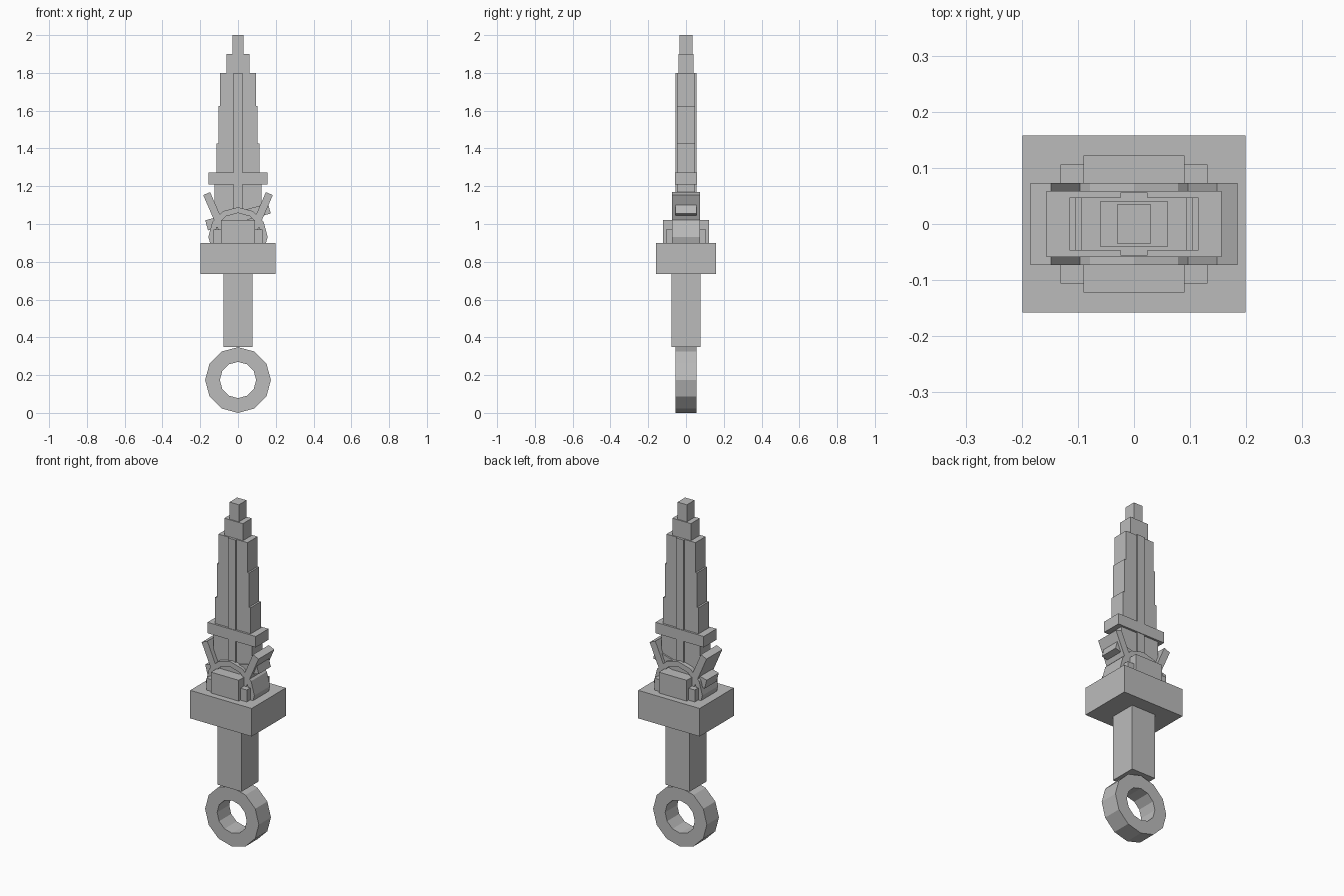
import bpy
import bmesh
import math

cube = bpy.data.objects.get("Cube")
if cube:
    bpy.data.objects.remove(cube, do_unlink=True)

GREY = (0.5, 0.5, 0.5, 1.0)
grey = bpy.data.materials.new("plain grey")
grey.use_nodes = True
grey.diffuse_color = GREY
grey.node_tree.nodes["Principled BSDF"].inputs["Base Color"].default_value = GREY


def add_object(name, bm):
    bmesh.ops.recalc_face_normals(bm, faces=bm.faces)
    mesh = bpy.data.meshes.new(name)
    bm.to_mesh(mesh)
    bm.free()
    mesh.materials.append(grey)
    obj = bpy.data.objects.new(name, mesh)
    bpy.context.collection.objects.link(obj)
    return obj


def box(name, half_x, half_y, bottom, top, x=0.0, tilt=0.0):
    """Upright box, given by half widths and heights; tilt turns it about y."""
    bm = bmesh.new()
    bmesh.ops.create_cube(bm, size=1)
    bmesh.ops.scale(bm, vec=(2 * half_x, 2 * half_y, top - bottom), verts=bm.verts)
    obj = add_object(name, bm)
    obj.location = (x, 0, (bottom + top) / 2)
    obj.rotation_euler.y = tilt
    return obj


def ring(name, outer, inner, half_y, z, sides=12):
    """Flat-sided ring facing front and back."""
    bm = bmesh.new()
    loops = []
    for radius, y in ((outer, -half_y), (outer, half_y), (inner, half_y), (inner, -half_y)):
        angles = [math.tau * i / sides for i in range(sides)]
        loops.append([bm.verts.new((radius * math.sin(a), y, z + radius * math.cos(a)))
                      for a in angles])
    for k in range(4):
        a, b = loops[k], loops[(k + 1) % 4]
        for i in range(sides):
            j = (i + 1) % sides
            bm.faces.new((a[i], a[j], b[j], b[i]))
    return add_object(name, bm)


# Pommel, grip and guard
ring("pommel_ring", 0.174, 0.096, 0.056, 0.174)
box("grip", 0.078, 0.078, 0.35, 0.74)
box("guard", 0.199, 0.158, 0.736, 0.90)

# Collar on top of the guard
box("collar_centre", 0.09, 0.122, 0.90, 1.022)
box("collar_sides", 0.131, 0.106, 0.90, 0.97)
ring("collar_ring", 0.157, 0.126, 0.073, 0.932)

# Splayed prongs and slanted bar
for side, name in ((1, "left_prong"), (-1, "right_prong")):
    box(name, 0.02, 0.073, 0.95, 1.17, x=side * 0.122, tilt=side * math.radians(23.5))
box("slanted_bar", 0.172, 0.056, 1.01, 1.065, tilt=-math.radians(15))

# Stepped blade, from the base to the tip: half x, half y, bottom, top
steps = (
    (0.125, 0.047, 0.90, 1.22),
    (0.115, 0.047, 1.22, 1.425),
    (0.104, 0.047, 1.425, 1.625),
    (0.094, 0.047, 1.625, 1.80),
    (0.06, 0.041, 1.80, 1.90),
    (0.03, 0.035, 1.90, 2.0),
)
for i, step in enumerate(steps):
    box(f"blade_step_{i + 1}", *step)

# Raised rib and crossbar on the blade
box("blade_rib", 0.024, 0.056, 1.0, 1.80)
box("blade_crossbar", 0.156, 0.059, 1.208, 1.272)
